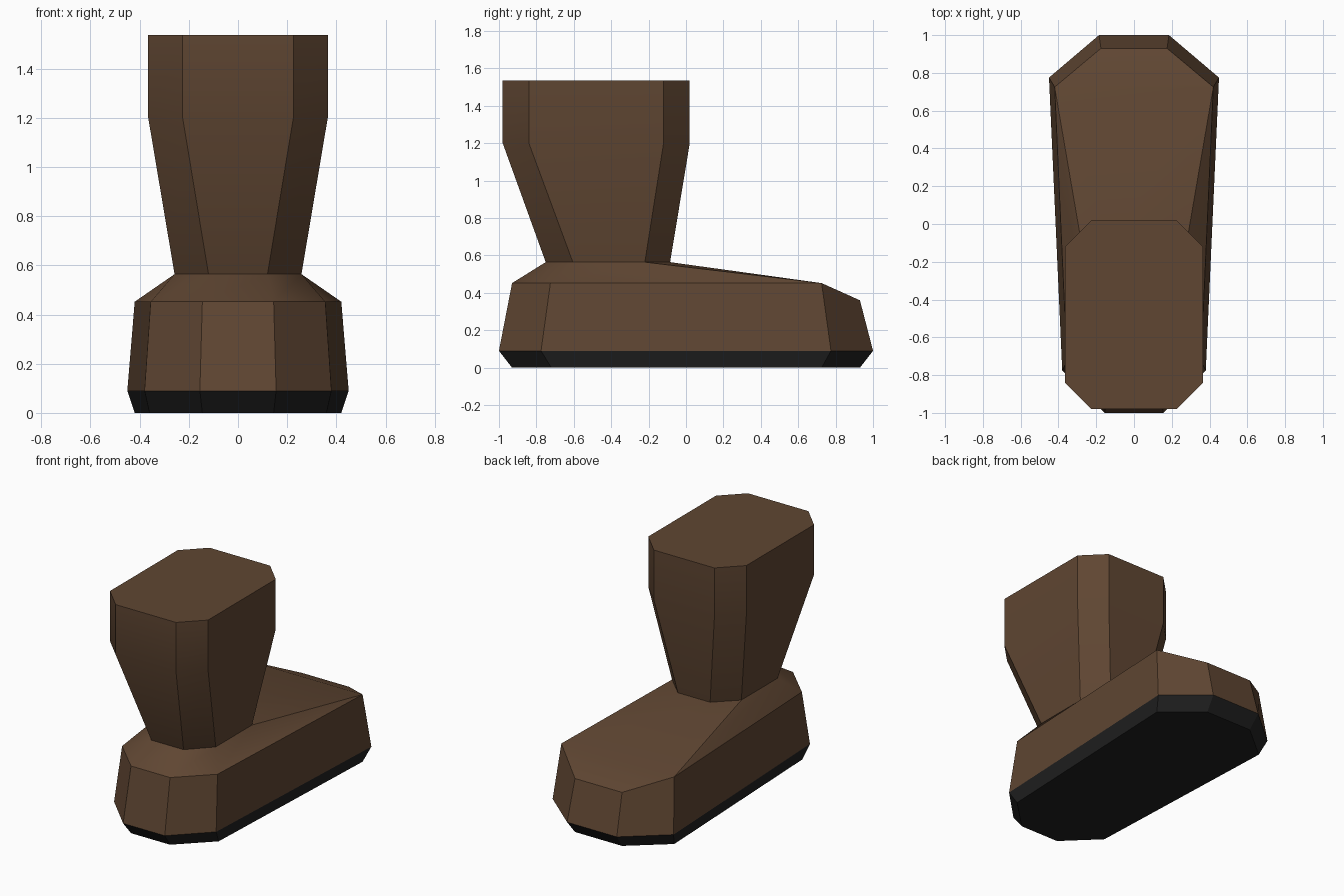
import bpy
import bmesh
import math

cube = bpy.data.objects.get("Cube")
if cube:
    bpy.data.objects.remove(cube, do_unlink=True)


def material(name, color):
    mat = bpy.data.materials.new(name)
    mat.use_nodes = True
    mat.diffuse_color = (*color, 1)
    bsdf = mat.node_tree.nodes["Principled BSDF"]
    bsdf.inputs["Base Color"].default_value = (*color, 1)
    bsdf.inputs["Roughness"].default_value = 0.9
    return mat


brown = material("brown leather", (0.115, 0.061, 0.032))
black = material("black rubber", (0.015, 0.015, 0.015))


def ring(bm, half):
    """Eight-sided outline from its +x half, listed heel to toe."""
    pts = list(half) + [(-x, y, z) for x, y, z in reversed(half)]
    return [bm.verts.new(p) for p in pts]


def level(z, heel, heel_side, toe_side, toe):
    return [(x, y, z) for x, y in (heel, heel_side, toe_side, toe)]


def bridge(bm, low, high):
    n = len(low)
    for i in range(n):
        j = (i + 1) % n
        bm.faces.new((low[i], low[j], high[j], high[i]))


def finish(bm, name, mat):
    mesh = bpy.data.meshes.new(name)
    bm.to_mesh(mesh)
    bm.free()
    mesh.materials.append(mat)
    obj = bpy.data.objects.new(name, mesh)
    bpy.context.collection.objects.link(obj)
    bpy.ops.object.select_all(action='DESELECT')
    obj.select_set(True)
    bpy.context.view_layer.objects.active = obj
    bpy.ops.object.shade_smooth_by_angle(angle=math.radians(30))


# Outlines shared by neighbouring parts
ground = level(0, (0.145, -0.93), (0.36, -0.72), (0.42, 0.725), (0.175, 0.93))
welt = level(0.09, (0.155, -1), (0.38, -0.775), (0.45, 0.775), (0.185, 1))
rim = level(0.452, (0.145, -0.93), (0.355, -0.725), (0.42, 0.725), (0.175, 0.93))
rim[-1] = (0.175, 0.93, 0.36)
ankle = level(0.564, (0.12, -0.75), (0.258, -0.605), (0.258, -0.22), (0.12, -0.085))
calf = level(1.2, (0.225, -0.98), (0.365, -0.84), (0.365, -0.12), (0.225, 0.02))
cuff = [(x, y, 1.536) for x, y, z in calf]

# Sole
bm = bmesh.new()
low, high = ring(bm, ground), ring(bm, welt)
bm.faces.new(low[::-1])
bridge(bm, low, high)
finish(bm, "sole", black)

# Foot: side walls, toe cap, sloping instep and heel slopes
bm = bmesh.new()
low, mid, top = ring(bm, welt), ring(bm, rim), ring(bm, ankle)
bridge(bm, low, mid)
bm.faces.new(mid[2:6])
bm.faces.new((mid[2], mid[5], top[4], top[3]))
bm.faces.new((mid[2], top[3], top[2]))
bm.faces.new((mid[5], top[5], top[4]))
for i in (5, 6, 7, 0, 1):
    j = (i + 1) % 8
    bm.faces.new((mid[i], mid[j], top[j], top[i]))
finish(bm, "foot", brown)

# Shaft: flared leg with a straight closed cuff
bm = bmesh.new()
low, mid, top = ring(bm, ankle), ring(bm, calf), ring(bm, cuff)
bridge(bm, low, mid)
bridge(bm, mid, top)
bm.faces.new(top)
finish(bm, "shaft", brown)
